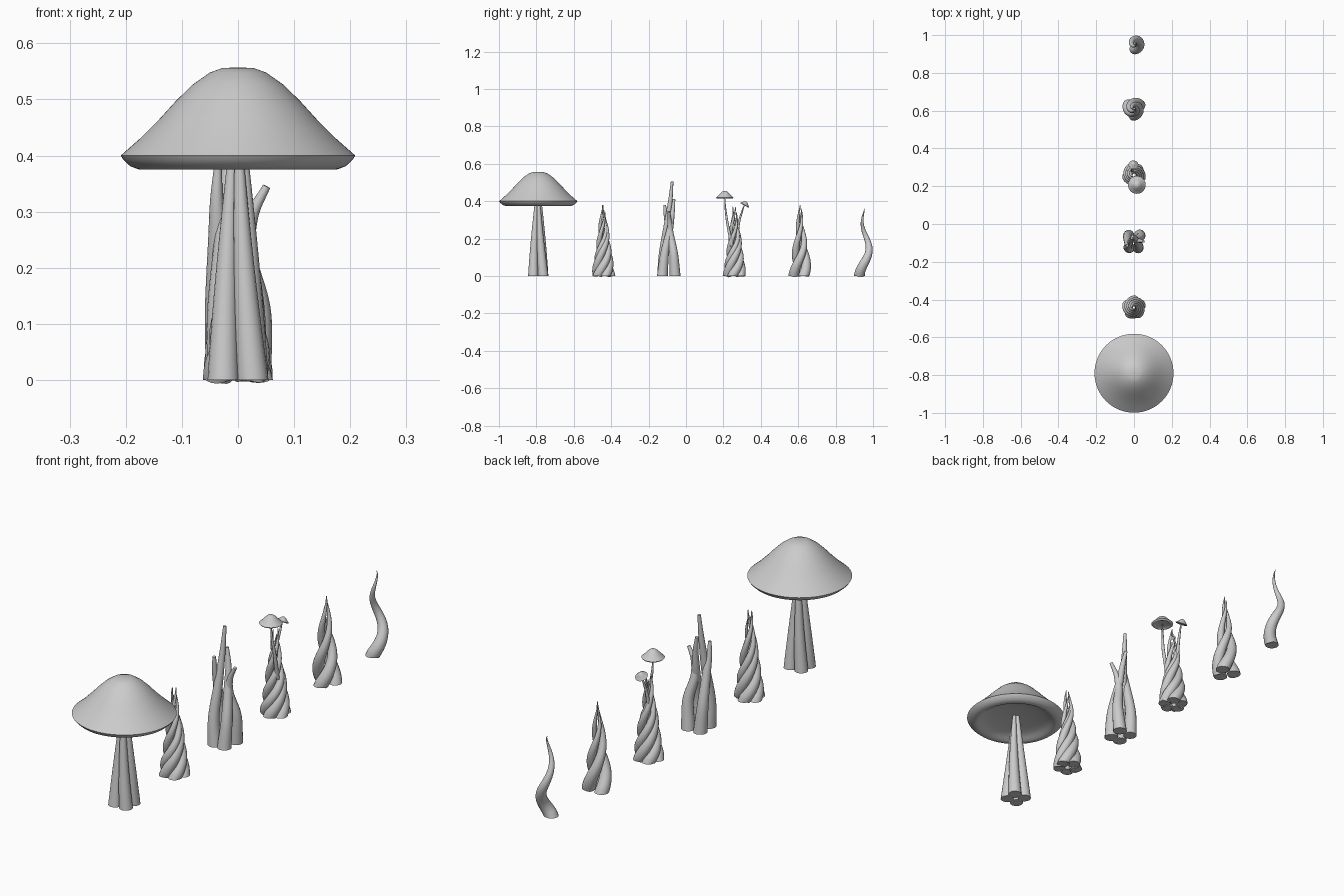
import bpy, bmesh
from math import sin, cos, pi, radians
from mathutils import Vector, Matrix

if "Cube" in bpy.data.objects:
    bpy.data.objects.remove(bpy.data.objects["Cube"])


def finish(name, bm):
    bmesh.ops.recalc_face_normals(bm, faces=bm.faces)
    me = bpy.data.meshes.new(name)
    bm.to_mesh(me)
    bm.free()
    ob = bpy.data.objects.new(name, me)
    bpy.context.collection.objects.link(ob)
    bpy.ops.object.select_all(action='DESELECT')
    ob.select_set(True)
    bpy.context.view_layer.objects.active = ob
    bpy.ops.object.shade_smooth_by_angle(angle=radians(45))
    return ob


def tube(name, path, radii, sides=16):
    """Tapered tube along a path; a first ring on the floor stays level."""
    bm = bmesh.new()
    rings = []
    for i, p in enumerate(path):
        t = (path[min(i + 1, len(path) - 1)] - path[max(i - 1, 0)]).normalized()
        if i == 0 and p.z < 0.001:
            t = Vector((0, 0, 1))
        u = Vector((0, 1, 0)).cross(t).normalized()
        v = t.cross(u)
        rings.append([bm.verts.new(p + radii[i] * (u * cos(2 * pi * k / sides) + v * sin(2 * pi * k / sides)))
                      for k in range(sides)])
    for a, b in zip(rings, rings[1:]):
        for k in range(sides):
            j = (k + 1) % sides
            bm.faces.new((a[k], a[j], b[j], b[k]))
    bm.faces.new(rings[0])
    bm.faces.new(rings[-1])
    return finish(name, bm)


def smooth_path(pts, steps=10):
    """Catmull-Rom interpolation through the control points."""
    pts = [Vector(p) for p in pts]
    ext = [2 * pts[0] - pts[1]] + pts + [2 * pts[-1] - pts[-2]]
    out = []
    for a, b, c, d in zip(ext, ext[1:], ext[2:], ext[3:]):
        for s in range(steps):
            t = s / steps
            out.append(0.5 * (2 * b + (c - a) * t + (2 * a - 5 * b + 4 * c - d) * t * t
                              + (3 * b - a - 3 * c + d) * t ** 3))
    return out + [pts[-1]]


def taper(n, r0, r1, power=0.9):
    return [r1 + (r0 - r1) * (1 - i / (n - 1)) ** power for i in range(n)]


def twisted(name, cx, cy, count, height, turn, r_out, r_top, r0, r1, start=0.0, power=1.0, vary=0.0):
    """Bundle of strands winding round one axis while closing in on it."""
    n = 40
    for s in range(count):
        h = height - vary * (s % 3)
        a0 = start + 2 * pi * s / count
        path = []
        for i in range(n):
            t = i / (n - 1)
            R = r_top + (r_out - r_top) * (1 - t) ** power
            a = a0 + turn * t
            path.append(Vector((cx + R * cos(a), cy + R * sin(a), h * t)))
        tube(f"{name}_{s + 1}", path, taper(n, r0, r1))


def cap(name, profile, matrix, segments=64):
    """Lathed mushroom cap."""
    bm = bmesh.new()
    vs = [bm.verts.new((r, 0, z)) for r, z in profile]
    es = [bm.edges.new(e) for e in zip(vs, vs[1:])]
    bmesh.ops.spin(bm, geom=vs + es, cent=(0, 0, 0), axis=(0, 0, 1), angle=2 * pi, steps=segments)
    bmesh.ops.remove_doubles(bm, verts=bm.verts, dist=1e-5)
    bmesh.ops.transform(bm, matrix=matrix, verts=bm.verts)
    return finish(name, bm)


# Large mushroom
PROFILE = [(0, .557), (.028, .556), (.05, .548), (.08, .527), (.11, .498), (.14, .465),
           (.175, .430), (.209, .400), (.204, .392), (.192, .381), (.176, .375), (.163, .377),
           (.15, .386), (.12, .395), (.07, .402), (0, .405)]
cap("large_cap", PROFILE, Matrix.Translation((0, -.79, 0)))
twisted("large_stem", 0, -.79, 4, .41, -.6, .037, .010, .028, .007, start=pi / 4, power=1.1)

# Tightly wound bundle
twisted("wound_strand", 0, -.442, 5, .38, 1.9 * pi, .038, .008, .026, .0015, start=.3, vary=.03)

# Bundle with splayed, cut-off tips
C = Vector((0, -.092, 0))
SPLAYED = [
    [(-.025, -.033, 0), (-.032, -.030, .12), (-.022, -.008, .28), (-.016, .008, .40), (-.012, .018, .505)],
    [(.022, -.034, 0), (.025, -.022, .12), (.012, .006, .25), (.004, .020, .34), (-.008, .028, .41)],
    [(-.028, .032, 0), (-.036, .026, .12), (-.036, .000, .25), (-.038, -.015, .32), (-.036, -.022, .38)],
    [(.030, .034, 0), (.036, .026, .12), (.016, .010, .22), (.024, .004, .29), (.051, .000, .345)],
]
for i, pts in enumerate(SPLAYED):
    path = smooth_path([C + Vector(p) for p in pts])
    tube(f"splayed_strand_{i + 1}", path, taper(len(path), .029, .007, 1.1))

# Wound bundle carrying two small mushrooms
twisted("sprout_strand", 0, .26, 5, .37, 1.9 * pi, .038, .010, .026, .0015, start=.9, vary=.03)
SMALL = [(r, z - .39) for r, z in PROFILE]


def small_cap(name, loc, scale, tilt):
    m = Matrix.Translation(loc) @ Matrix.Rotation(tilt, 4, 'X') @ Matrix.Diagonal((scale, scale, scale, 1))
    cap(name, SMALL, m, 40)


small_cap("small_cap_front", (.015, .207, .417), .225, 0)
small_cap("small_cap_back", (-.003, .313, .379), .125, -.5)
for name, pts in (("small_stem_front", [(.02, .245, .16), (.022, .222, .28), (.016, .211, .36), (.015, .207, .42)]),
                  ("small_stem_back", [(-.01, .27, .18), (-.01, .282, .28), (-.005, .300, .345), (-.003, .313, .383)])):
    path = smooth_path(pts)
    tube(name, path, taper(len(path), .009, .002), 10)

# Loose three-strand bundle
twisted("loose_strand", 0, .612, 3, .38, 1.7 * pi, .036, .003, .029, .0015, start=.5, power=.8, vary=.02)

# Single curling strand
twisted("single_strand", .005, .956, 1, .36, 2.4 * pi, .029, .001, .029, .001, start=-pi / 2, power=.45)
